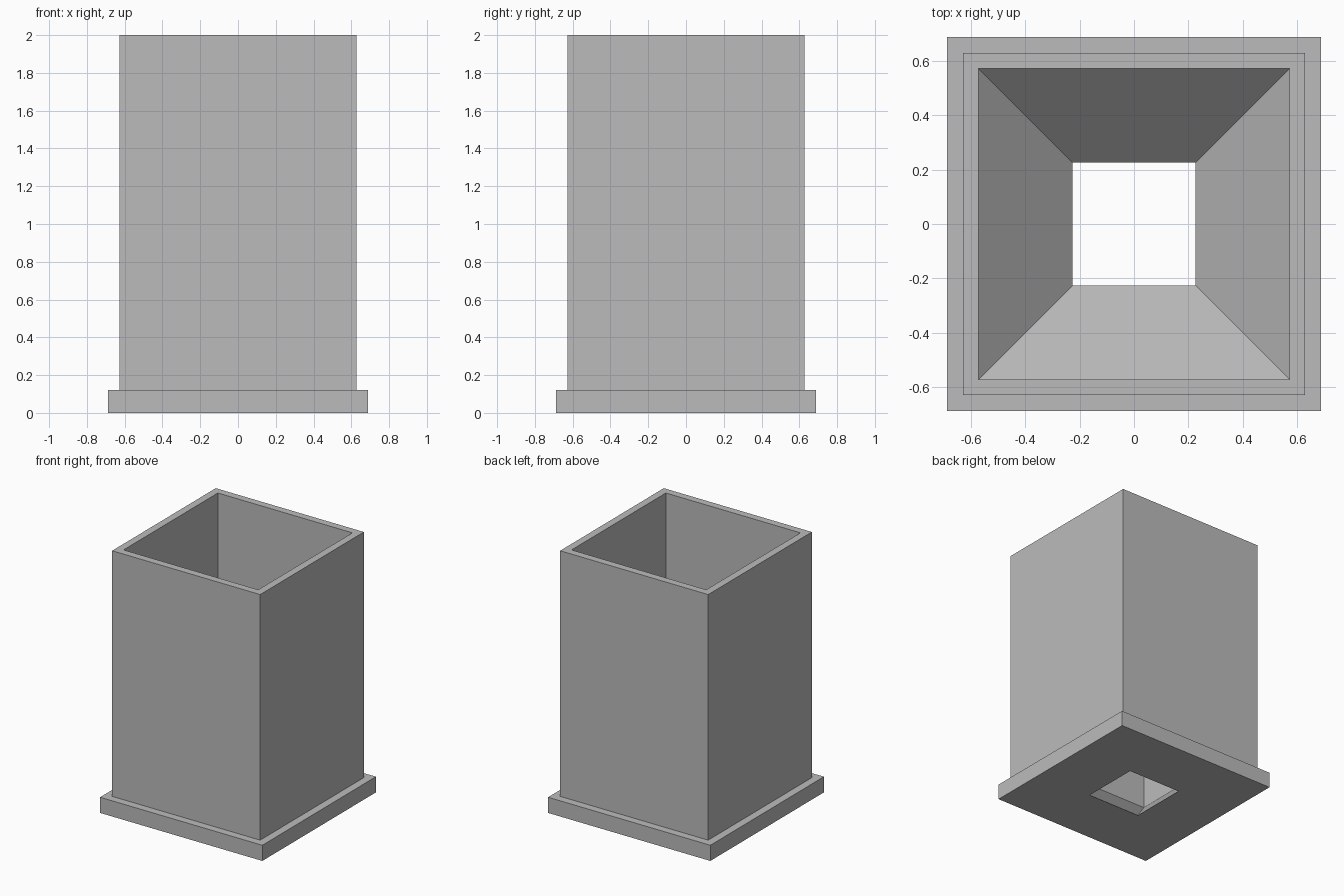
import bpy
import bmesh

cube = bpy.data.objects.get("Cube")
if cube:
    bpy.data.objects.remove(cube, do_unlink=True)

# One plain grey for the whole model
grey = bpy.data.materials.new("grey")
grey.use_nodes = True
colour = (0.5, 0.5, 0.5, 1)
grey.diffuse_color = colour
grey.node_tree.nodes["Principled BSDF"].inputs["Base Color"].default_value = colour

# Wall section as (half width, height): base flange, outer wall, rim, inner wall, sloped floor
HOLE, INNER, OUTER, FLANGE = 0.225, 0.57, 0.627, 0.687
profile = [(HOLE, 0), (FLANGE, 0), (FLANGE, 0.12), (OUTER, 0.12),
           (OUTER, 2), (INNER, 2), (INNER, INNER - HOLE)]


def square_sweep(name, section, material):
    """Carry a closed section around a square."""
    bm = bmesh.new()
    corners = [(-1, -1), (1, -1), (1, 1), (-1, 1)]
    rings = [[bm.verts.new((x * w, y * w, z)) for x, y in corners] for w, z in section]
    for i, ring in enumerate(rings):
        following = rings[(i + 1) % len(rings)]
        for j in range(4):
            k = (j + 1) % 4
            bm.faces.new((ring[j], ring[k], following[k], following[j]))
    bmesh.ops.recalc_face_normals(bm, faces=bm.faces)
    mesh = bpy.data.meshes.new(name)
    bm.to_mesh(mesh)
    bm.free()
    mesh.materials.append(material)
    obj = bpy.data.objects.new(name, mesh)
    bpy.context.collection.objects.link(obj)
    return obj


square_sweep("flanged_hopper", profile, grey)
